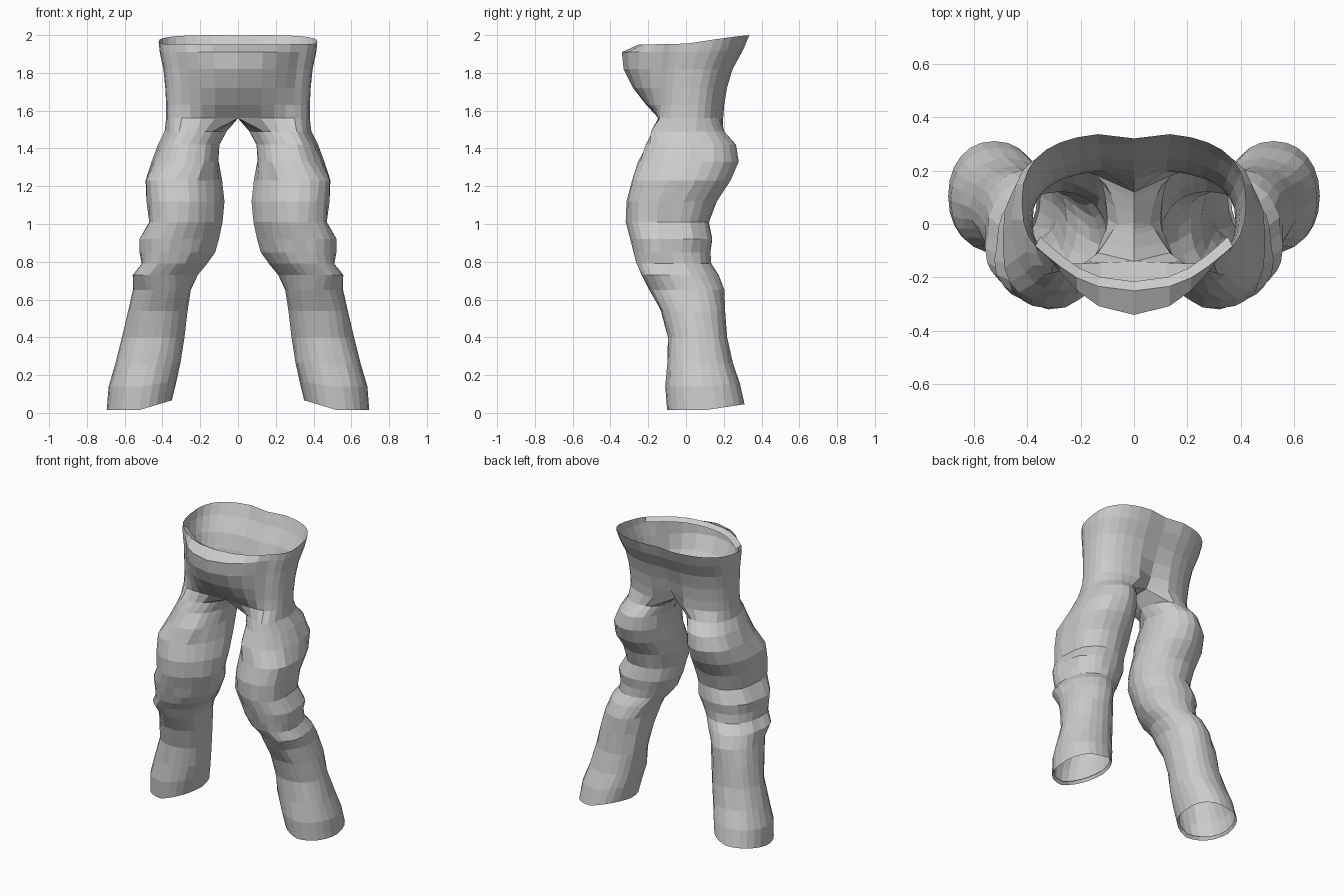
import bpy, bmesh, math, random

random.seed(4)
if "Cube" in bpy.data.objects:
    bpy.data.objects.remove(bpy.data.objects["Cube"])

cloth = bpy.data.materials.new("grey cloth")
cloth.use_nodes = True
cloth.diffuse_color = (0.6, 0.6, 0.6, 1)
cloth.node_tree.nodes["Principled BSDF"].inputs["Base Color"].default_value = (0.6, 0.6, 0.6, 1)

SIDES = 24
ARC = 16    # steps from the front centre round the outside to the back centre

# Hip rings: height, outer x, front y, back y, belly push, back cleft
HIPS = [
    (1.95, .42, -.18, .34, .07, .02),
    (1.91, .415, -.18, .305, .16, .01),
    (1.82, .395, -.18, .25, .15, .01),
    (1.72, .385, -.18, .22, .10, .02),
    (1.63, .38, -.18, .205, .03, .04),
    (1.56, .38, -.19, .20, -.05, .08),
]

# Leg rings: height, inner x, outer x, front y, back y, belly push
LEGS = [
    (1.49, .06, .385, -.21, .205, -.10),
    (1.42, .10, .42, -.22, .26, -.06),
    (1.33, .10, .46, -.25, .275, 0),
    (1.23, .08, .485, -.29, .235, 0),
    (1.12, .075, .475, -.315, .16, 0),
    (1.01, .085, .465, -.315, .125, 0),
    (.92, .10, .515, -.295, .14, 0),
    (.85, .125, .51, -.28, .125, 0),
    (.79, .16, .505, -.265, .13, 0),
    (.73, .21, .545, -.235, .17, 0),
    (.65, .255, .56, -.195, .20, 0),
    (.54, .27, .585, -.135, .21, 0),
    (.40, .285, .61, -.095, .22, 0),
    (.26, .30, .65, -.10, .245, 0),
    (.14, .325, .685, -.11, .285, 0),
    (.015, .35, .695, -.10, .31, 0),
]


def boxy(value, power):
    return math.copysign(abs(value) ** power, value)


def belly(x, y, cy, ry, push):
    """Bulge or tuck of the front near the middle."""
    return push * max(0, 1 - (x / .31) ** 2) * min(1, max(0, 2 * (cy - y) / ry))


def jitter():
    return random.uniform(-.005, .005)


def hip_ring(bm, z, outer, front, back, push, cleft):
    """Half a waist outline, closed by a straight run on the middle plane."""
    cy, ry = (front + back) / 2, (back - front) / 2
    loop = []
    for k in range(SIDES):
        if k <= ARC:
            a = math.pi * (k / ARC - .5)
            x = outer * boxy(math.cos(a), .7) if 0 < k < ARC else 0
            y = cy + ry * boxy(math.sin(a), .8)
        else:
            x = 0
            y = back + (front - back) * (k - ARC) / (SIDES - ARC)
        y -= belly(x, y, cy, ry, push)
        if y > cy:
            y -= cleft * max(0, 1 - x / .12) * (y - cy) / ry
        # waistband rises toward the back and the front corners
        rise = max(0, (z - 1.9) / .05)
        h = z + rise * (.15 * max(y, 0) + .02 * max(0, x - .2))
        loop.append(bm.verts.new((x, y, h)))
    return loop


def leg_ring(bm, z, inner, outer, front, back, push):
    cx, cy = (inner + outer) / 2, (front + back) / 2
    rx, ry = (outer - inner) / 2, (back - front) / 2
    lean = max(0, (.3 - z) / .285)
    loop = []
    for k in range(SIDES):
        a = math.tau * (k - ARC / 2) / SIDES
        x = cx + rx * boxy(math.cos(a), .93)
        y = cy + ry * boxy(math.sin(a), .93)
        y -= belly(x, y, cy, ry, push)
        # thigh and knee turn outward at the front
        if .7 < z < 1.3:
            x += .045 * max(0, cy - y) / ry
        # hem rises toward the inside and the back
        h = z + lean * (.3 * max(0, cx - x) + .15 * max(0, y - cy))
        if z > .2:
            x, y = x + jitter(), y + jitter()
        loop.append(bm.verts.new((x, y, h)))
    return loop


bm = bmesh.new()
loops = [hip_ring(bm, *row) for row in HIPS] + [leg_ring(bm, *row) for row in LEGS]

# Skin between loops, leaving the middle plane open
for upper, lower in zip(loops, loops[1:]):
    for i in range(SIDES):
        j = (i + 1) % SIDES
        quad = (upper[i], lower[i], lower[j], upper[j])
        if any(v.co.x > 1e-6 for v in quad):
            bm.faces.new(quad)

# Small inward fold along the hem
hem = loops[-1]
mid_x = sum(v.co.x for v in hem) / SIDES
mid_y = sum(v.co.y for v in hem) / SIDES
fold = [bm.verts.new((mid_x + (v.co.x - mid_x) * .93, mid_y + (v.co.y - mid_y) * .93,
                      v.co.z + .02)) for v in hem]
for i in range(SIDES):
    j = (i + 1) % SIDES
    bm.faces.new((hem[i], fold[i], fold[j], hem[j]))

# Turned-in rim along the front of the waist
edge = loops[0][:6]
lip = [bm.verts.new((v.co.x * .95, v.co.y + .035, v.co.z - .02)) for v in edge]
for a, b, c, d in zip(edge, edge[1:], lip[1:], lip):
    bm.faces.new((a, b, c, d))

bmesh.ops.delete(bm, geom=[v for v in bm.verts if not v.link_faces], context='VERTS')
bmesh.ops.recalc_face_normals(bm, faces=bm.faces)
mesh = bpy.data.meshes.new("trousers")
bm.to_mesh(mesh)
bm.free()
mesh.materials.append(cloth)

trousers = bpy.data.objects.new("trousers", mesh)
bpy.context.collection.objects.link(trousers)
mirror = trousers.modifiers.new("other_leg", 'MIRROR')
mirror.use_axis[0] = True
mirror.use_mirror_merge = True
mirror.merge_threshold = .001
